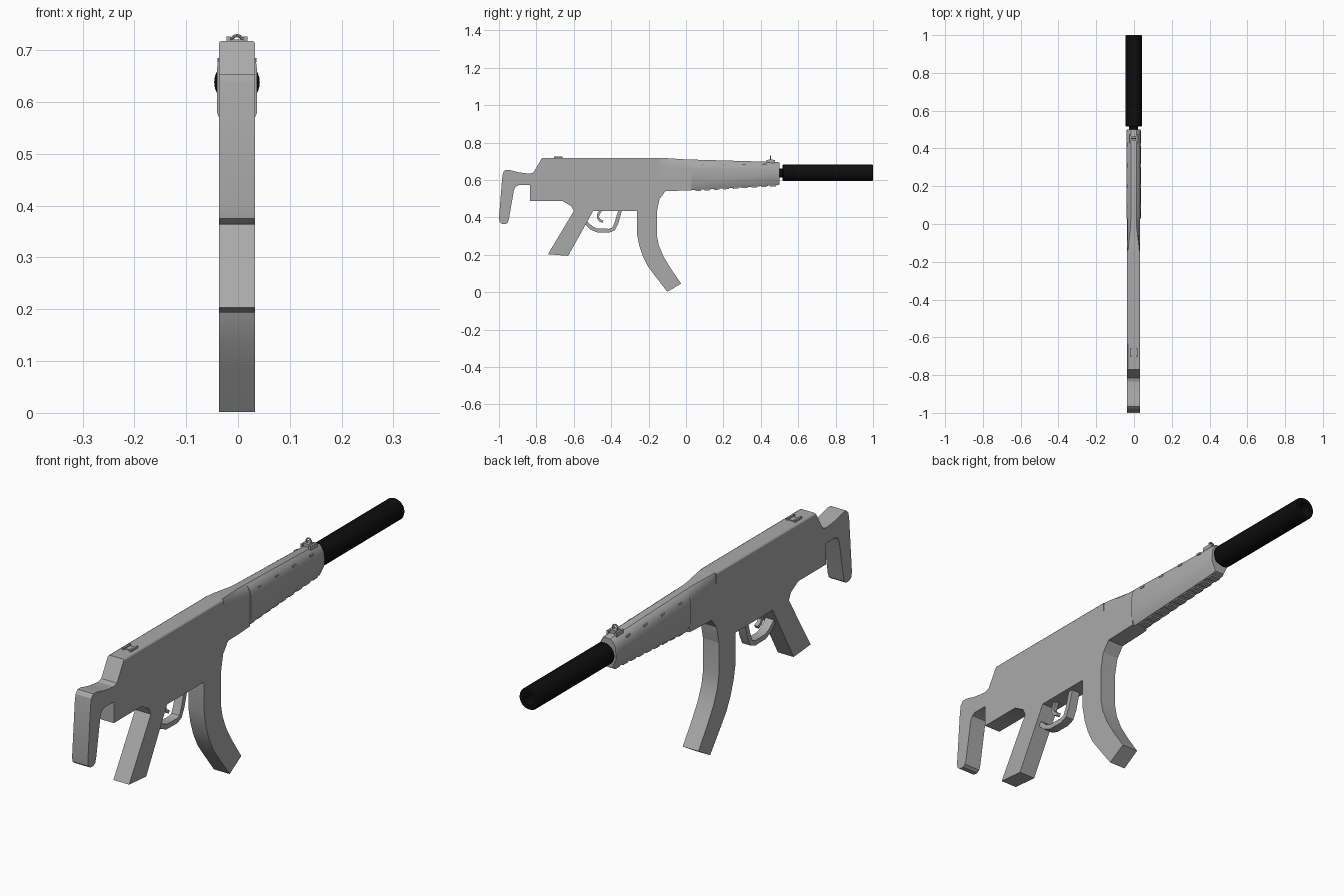
import bpy, bmesh, math
from mathutils import Vector

if "Cube" in bpy.data.objects:
    bpy.data.objects.remove(bpy.data.objects["Cube"])

CX = -0.002   # centre line of the weapon
HW = 0.035    # half thickness of the flat parts


def material(name, v):
    m = bpy.data.materials.new(name)
    m.diffuse_color = (v, v, v, 1)
    m.use_nodes = True
    m.node_tree.nodes["Principled BSDF"].inputs["Base Color"].default_value = m.diffuse_color
    return m


GREY = material("grey_metal", 0.40)
BLACK = material("black_metal", 0.004)


def finish(name, bm, mat, angle=30):
    bmesh.ops.recalc_face_normals(bm, faces=bm.faces)
    me = bpy.data.meshes.new(name)
    bm.to_mesh(me)
    bm.free()
    me.materials.append(mat)
    ob = bpy.data.objects.new(name, me)
    bpy.context.collection.objects.link(ob)
    bpy.ops.object.select_all(action='DESELECT')
    ob.select_set(True)
    bpy.context.view_layer.objects.active = ob
    bpy.ops.object.shade_smooth_by_angle(angle=math.radians(angle))
    return ob


def loft(name, rings, mat, cap=True, angle=30):
    bm = bmesh.new()
    vs = [[bm.verts.new(p) for p in r] for r in rings]
    n = len(rings[0])
    for a, b in zip(vs, vs[1:]):
        for i in range(n):
            j = (i + 1) % n
            bm.faces.new((a[i], a[j], b[j], b[i]))
    if cap:
        bm.faces.new(vs[0])
        bm.faces.new(vs[-1])
    return finish(name, bm, mat, angle)


def plate(name, outline, hw=HW, x=CX, mat=GREY):
    """Side outline (y, z) extruded across x."""
    return loft(name, [[(x + s * hw, y, z) for y, z in outline] for s in (-1, 1)], mat)


def strip(name, path, width, hw):
    """Ribbon of constant width following a (y, z) path."""
    pts = [Vector(p) for p in path]
    left, right = [], []
    for i, p in enumerate(pts):
        d = (pts[min(i + 1, len(pts) - 1)] - pts[max(i - 1, 0)]).normalized()
        n = Vector((-d.y, d.x)) * width / 2
        left.append(tuple(p + n))
        right.append(tuple(p - n))
    return plate(name, left + right[::-1], hw)


def lathe(name, profile, z, mat, n=32):
    """Revolve (y, radius) around the barrel axis."""
    rings = [[(CX + r * math.cos(2 * math.pi * i / n), y, z + r * math.sin(2 * math.pi * i / n))
              for i in range(n)] for y, r in profile]
    return loft(name, rings, mat)


# shoulder stock
plate("shoulder_stock", [
    (-0.835, 0.572), (-0.895, 0.572), (-0.91, 0.565), (-0.92, 0.545), (-0.947, 0.39),
    (-0.953, 0.372), (-0.965, 0.364), (-0.985, 0.366), (-0.997, 0.375), (-1.0, 0.395),
    (-0.983, 0.61), (-0.978, 0.64), (-0.965, 0.654), (-0.945, 0.654), (-0.90, 0.642),
    (-0.86, 0.636), (-0.835, 0.634)])

# receiver with lightly chamfered top edges
receiver = plate("receiver", [
    (-0.835, 0.487), (-0.835, 0.634), (-0.815, 0.64), (-0.77, 0.718), (-0.14, 0.718),
    (-0.14, 0.505), (-0.155, 0.433), (-0.60, 0.433), (-0.613, 0.46), (-0.66, 0.487)])
bm = bmesh.new()
bm.from_mesh(receiver.data)
top = [e for e in bm.edges if all(v.co.z > 0.71 for v in e.verts)
       and abs(e.verts[0].co.y - e.verts[1].co.y) > 0.1]
bmesh.ops.bevel(bm, geom=top, offset=0.006, segments=2, affect='EDGES', profile=0.5)
bm.to_mesh(receiver.data)
bm.free()

# pistol grip and curved magazine
plate("pistol_grip", [(-0.60, 0.433), (-0.738, 0.203), (-0.63, 0.194), (-0.497, 0.433)])
plate("magazine", [
    (-0.262, 0.433), (-0.262, 0.31), (-0.25, 0.25), (-0.232, 0.195), (-0.205, 0.14),
    (-0.16, 0.08), (-0.10, 0.002), (-0.026, 0.046), (-0.08, 0.125), (-0.12, 0.19),
    (-0.145, 0.25), (-0.155, 0.30), (-0.155, 0.433)])

# trigger guard and trigger
strip("trigger_guard", [(-0.54, 0.375), (-0.505, 0.343), (-0.475, 0.330), (-0.41, 0.329),
                        (-0.387, 0.338), (-0.372, 0.37), (-0.353, 0.435)], 0.02, 0.018)
strip("trigger", [(-0.455, 0.436), (-0.468, 0.42), (-0.471, 0.40), (-0.462, 0.385),
                  (-0.445, 0.376)], 0.013, 0.008)


# magazine housing blending into the rounded handguard
def section(y, bottom, peak, widths):
    b, s, t = widths
    half = [(b, bottom), (s, bottom + 0.035), (s, peak - 0.05), (s * 0.93, peak - 0.026),
            (t + (s - t) * 0.45, peak - 0.008), (t, peak)]
    return ([(CX + x, y, z) for x, z in half] + [(CX - x, y, z) for x, z in half[::-1]])


loft("handguard_collar", [
    section(-0.14, 0.50, 0.718, (0.035, 0.035, 0.029)),
    section(-0.11, 0.54, 0.717, (0.035, 0.035, 0.027)),
    section(-0.02, 0.543, 0.711, (0.035, 0.035, 0.016)),
    section(0.03, 0.545, 0.709, (0.034, 0.035, 0.015))], GREY)
loft("handguard", [
    section(0.03, 0.545, 0.709, (0.024, 0.039, 0.015)),
    section(0.49, 0.572, 0.696, (0.022, 0.039, 0.015)),
    section(0.50, 0.577, 0.692, (0.020, 0.036, 0.013))], GREY)

# grip ribs under the handguard and small studs along its upper edge
for i in range(9):
    y = 0.05 + i * 0.05
    z = 0.545 + (y - 0.03) * 0.058
    plate(f"handguard_rib_{i + 1}", [(y, z - 0.005), (y + 0.03, z - 0.004),
                                     (y + 0.03, z + 0.01), (y, z + 0.01)], 0.02)
for i in range(4):
    y = 0.08 + i * 0.11
    for side in (-1, 1):
        plate(f"handguard_stud_{i + 1}_{'left' if side < 0 else 'right'}",
              [(y, 0.678), (y + 0.02, 0.677), (y + 0.02, 0.684), (y, 0.685)],
              0.003, CX + side * 0.035)

# barrel and hollow-tipped suppressor
lathe("barrel", [(0.46, 0.024), (0.53, 0.024)], 0.638, BLACK, 24)
lathe("suppressor", [(0.515, 0.038), (0.52, 0.044), (0.995, 0.044), (1.0, 0.041),
                     (1.0, 0.024), (0.90, 0.024)], 0.638, BLACK)

# rear sight: two rails on a low base
plate("rear_sight_base", [(-0.695, 0.715), (-0.665, 0.715), (-0.665, 0.721), (-0.695, 0.721)], 0.014)
for side in (-1, 1):
    plate("rear_sight_rail_" + ("left" if side < 0 else "right"),
          [(-0.705, 0.715), (-0.66, 0.715), (-0.66, 0.726), (-0.705, 0.726)], 0.004, CX + side * 0.016)

# front sight: base, two rails and a ring
plate("front_sight_base", [(0.44, 0.69), (0.465, 0.69), (0.465, 0.710), (0.44, 0.710)], 0.014)
for side in (-1, 1):
    plate("front_sight_rail_" + ("left" if side < 0 else "right"),
          [(0.43, 0.69), (0.475, 0.69), (0.475, 0.708), (0.43, 0.708)], 0.004, CX + side * 0.018)
bpy.ops.mesh.primitive_torus_add(location=(CX, 0.452, 0.717), rotation=(math.pi / 2, 0, 0),
                                 major_radius=0.011, minor_radius=0.003,
                                 major_segments=20, minor_segments=8)
ring = bpy.context.object
ring.name = "front_sight_ring"
ring.data.materials.append(GREY)
bpy.ops.object.shade_smooth_by_angle()
